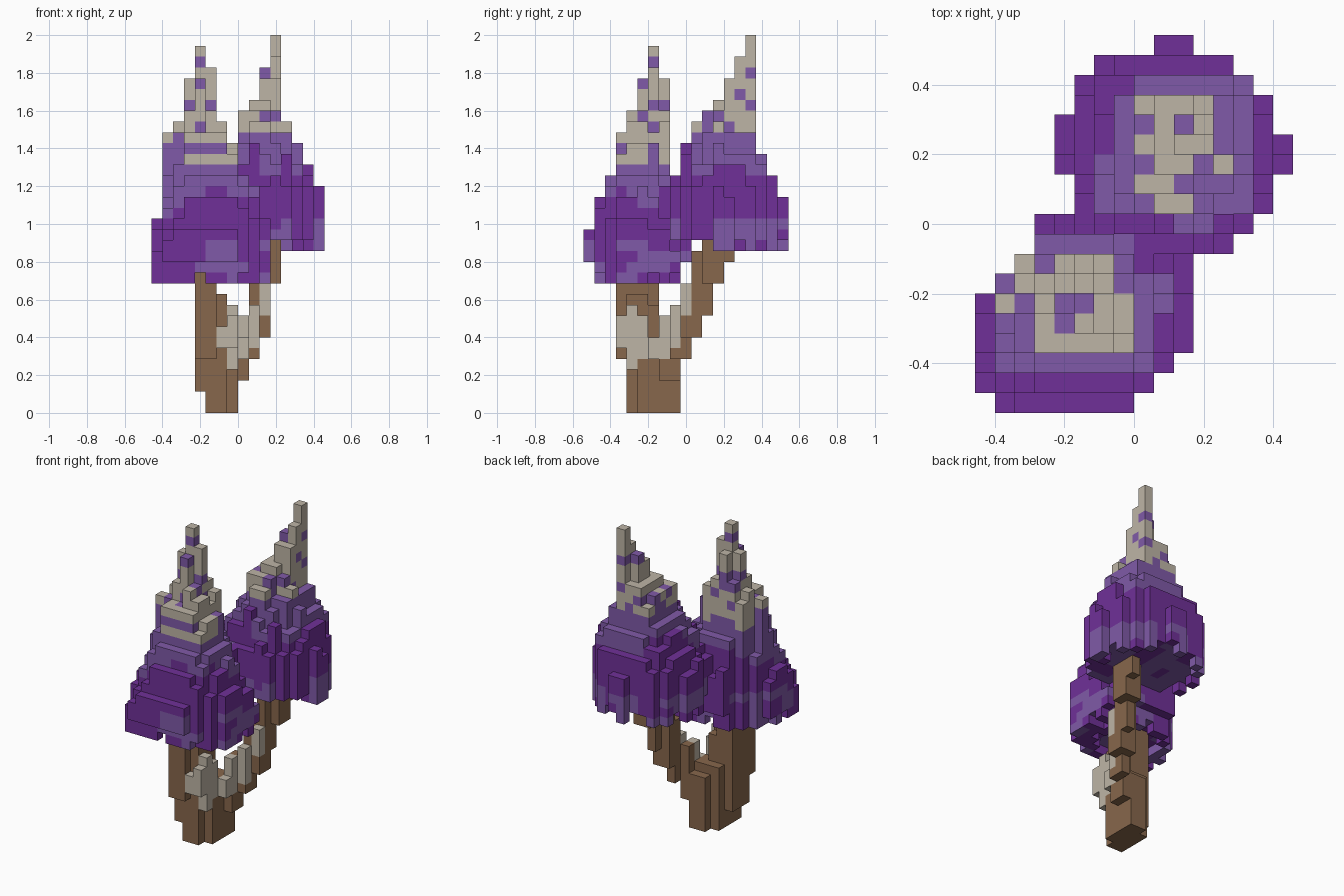
import bpy, bmesh, math, random
from mathutils import Vector, noise

if "Cube" in bpy.data.objects:
    bpy.data.objects.remove(bpy.data.objects["Cube"])
random.seed(4)

S = 2 / 35                      # block size
BROWN, PALE, DARK, LIGHT = range(4)


def linear(c):
    c /= 255
    return c / 12.92 if c <= 0.04045 else ((c + 0.055) / 1.055) ** 2.4


def material(name, rgb):
    m = bpy.data.materials.new(name)
    col = [linear(c) for c in rgb] + [1]
    m.diffuse_color = col
    m.use_nodes = True
    m.node_tree.nodes["Principled BSDF"].inputs["Base Color"].default_value = col
    return m


materials = [material("bark_brown", (135, 103, 76)),
             material("pale_lichen", (190, 181, 166)),
             material("dark_purple", (112, 48, 152)),
             material("light_purple", (128, 90, 168))]


def column(blocks, i, j, k0, k1, mat):
    for k in range(k0, k1):
        blocks[i, j, k] = mat


def box(blocks, i0, i1, j0, j1, k0, k1, mat=BROWN):
    for i in range(i0, i1 + 1):
        for j in range(j0, j1 + 1):
            column(blocks, i, j, k0, k1, mat)


def blotch(i, j, k, scale=0.4):
    return noise.noise(Vector((i + 0.3, j + 0.7, k + 0.1)) * scale)


def build(name, blocks, solid):
    """Turn a block set into one mesh of its exposed faces."""
    bm = bmesh.new()
    for (i, j, k), mat in blocks.items():
        centre = Vector((i - 7.5, j - 9, k + 0.5))
        for axis in range(3):
            for sign in (-1, 1):
                n = Vector((0, 0, 0))
                n[axis] = sign
                if (i + int(n.x), j + int(n.y), k + int(n.z)) in solid:
                    continue
                u = Vector((n.y, n.z, n.x))
                v = n.cross(u)
                mid = centre + n / 2
                pts = [mid + (u * a + v * b) / 2
                       for a, b in ((-1, -1), (1, -1), (1, 1), (-1, 1))]
                f = bm.faces.new([bm.verts.new(p * S) for p in pts])
                f.material_index = mat
    bmesh.ops.remove_doubles(bm, verts=bm.verts, dist=0.001)
    me = bpy.data.meshes.new(name)
    bm.to_mesh(me)
    bm.free()
    for m in materials:
        me.materials.append(m)
    bpy.context.collection.objects.link(bpy.data.objects.new(name, me))


# Trunk: stepped foot, then the upright front limb
trunk = {}
box(trunk, 5, 7, 5, 7, 0, 7)
box(trunk, 5, 6, 4, 4, 0, 7)
box(trunk, 6, 7, 8, 8, 0, 6)
box(trunk, 4, 4, 4, 6, 2, 14)
box(trunk, 4, 6, 4, 6, 4, 10)
box(trunk, 4, 5, 3, 3, 5, 14)
box(trunk, 4, 5, 4, 6, 10, 14)
box(trunk, 6, 6, 4, 5, 10, 11)

# Back limb climbing diagonally
limb = {}
for step in [(8, 7, 3, 8), (8, 8, 3, 9), (9, 8, 5, 10), (9, 9, 5, 12),
             (10, 9, 7, 12), (9, 10, 7, 13), (10, 10, 7, 15), (10, 11, 9, 17),
             (11, 11, 12, 17), (10, 12, 12, 17), (11, 12, 12, 17), (11, 13, 14, 17)]:
    column(limb, *step, BROWN)

# Lichen shelves on the limbs
lichen = {}
for step in [(7, 4, 4, 10), (7, 5, 5, 9), (6, 3, 6, 8), (7, 3, 6, 9),
             (8, 6, 5, 7), (8, 7, 5, 9), (9, 8, 6, 10), (10, 9, 9, 12)]:
    column(lichen, *step, PALE)

# Footprint rows (first and last column) from front to back
front_rows = [(1, 7), (0, 8), (0, 9), (0, 10), (0, 10), (0, 10), (1, 10),
              (2, 10), (3, 10), (3, 8)]
back_rows = {8: (8, 12), 9: (6, 13), 10: (5, 14), 11: (5, 14), 12: (4, 15),
             13: (4, 15), 14: (4, 14), 15: (5, 14), 16: (5, 13), 17: (6, 12),
             18: (9, 10)}

# Height limits in blocks across each canopy
front_x = [18, 26, 28, 31, 34, 32, 27, 25, 22, 21, 19]
front_y = [17, 20, 22, 26, 28, 31, 34, 31, 22, 20]
back_x = [21, 22, 24, 25, 28, 29, 32, 35, 27, 25, 24, 21]
back_y = [22, 25, 27, 28, 29, 31, 33, 35, 24, 22, 20]


def jitter():
    return random.choice((0, 0, 0, -1, -1, 1))


# Front canopy with its spire
front = {}
for j, (a, b) in enumerate(front_rows):
    for i in range(a, b + 1):
        cap = min(front_x[i], front_y[j])
        spire = math.hypot(i - 4, j - 6)
        r = math.hypot(i - 5, j - 4.5)
        if spire < 1.1:
            top = cap
        elif spire < 2.3 or (j == 5 and i < 3 and i > 0):
            top = min(cap, 28 - int(spire > 1.5) * random.choice((0, 1, 2)))
        else:
            top = min(cap, round((1.85 - 0.16 * r) / S) + jitter())
        low = 14 if j in (0, 9) else random.choice((12, 12, 13))
        if r < 3:
            low = 13
        for k in range(low, top):
            n = blotch(i, j, k)
            if k < 16:
                mat = LIGHT if n > 0.08 else DARK
            elif k < 20 + round(n * 3):
                mat = DARK
            elif k < 23:
                mat = LIGHT
            else:
                mat = PALE if blotch(i, j, k, 0.7) > -0.1 else LIGHT
            front[i, j, k] = mat

# Back canopy with its leaning spire
back = {}
for j, (a, b) in back_rows.items():
    for i in range(a, b + 1):
        cap = min(back_x[i - 4], back_y[j - 8])
        ridge = 9 + (j - 9) / 3
        r = math.hypot(i - 9.5, j - 13)
        if abs(i - ridge) < 1 and 9 <= j <= 15:
            top = cap
        else:
            top = min(cap, round((1.86 - 0.12 * r) / S) + jitter())
        low = 16
        if r > 4.6 and j > 11:
            low = random.choice((15, 16))
        if j < 10:
            low = 14 if i < 9 else 16
        for k in range(low, top):
            n = blotch(i, j, k)
            if k < 18:
                mat = LIGHT if n > -0.08 else DARK
            elif k < 23 + round(n * 3):
                mat = DARK
            elif k < 26:
                mat = LIGHT
            else:
                mat = PALE if blotch(i, j, k, 0.7) > -0.15 else LIGHT
            back[i, j, k] = mat

parts = {"trunk": trunk, "back_limb": limb, "lichen_shelves": lichen,
         "front_canopy": front, "back_canopy": back}

# Later parts give way where blocks overlap; lichen replaces bark
for cell in lichen:
    trunk.pop(cell, None)
    limb.pop(cell, None)
for cell in list(trunk) + list(limb):
    front.pop(cell, None)
    back.pop(cell, None)
for cell in front:
    back.pop(cell, None)
solid = set().union(*parts.values())
for name, blocks in parts.items():
    build(name, blocks, solid)
